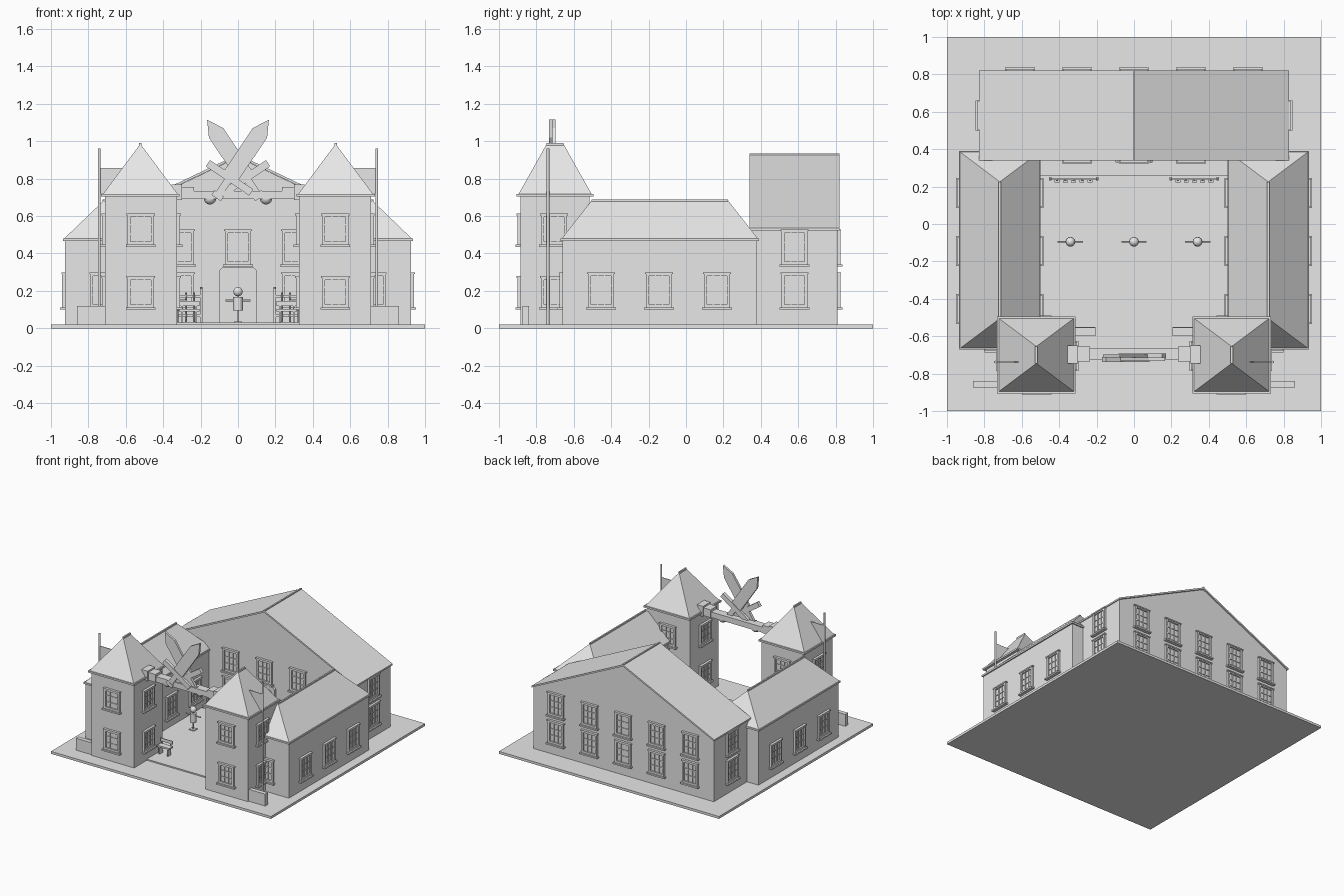
import bpy, bmesh, math
from mathutils import Matrix, Vector

cube = bpy.data.objects.get("Cube")
if cube:
    bpy.data.objects.remove(cube, do_unlink=True)

stone = bpy.data.materials.new("light_grey")
stone.use_nodes = True
GREY = (0.8, 0.8, 0.8, 1)
stone.diffuse_color = GREY
stone.node_tree.nodes["Principled BSDF"].inputs["Base Color"].default_value = GREY


def finish(name, bm, smooth=False):
    bmesh.ops.recalc_face_normals(bm, faces=bm.faces)
    mesh = bpy.data.meshes.new(name)
    bm.to_mesh(mesh)
    bm.free()
    mesh.materials.append(stone)
    for p in mesh.polygons:
        p.use_smooth = smooth
    ob = bpy.data.objects.new(name, mesh)
    bpy.context.collection.objects.link(ob)
    return ob


def add_box(bm, x, y, z, m=Matrix()):
    """Box from three (low, high) ranges."""
    size = Matrix.Diagonal((x[1] - x[0], y[1] - y[0], z[1] - z[0], 1))
    mid = Matrix.Translation((sum(x) / 2, sum(y) / 2, sum(z) / 2))
    bmesh.ops.create_cube(bm, size=1, matrix=m @ mid @ size)


def box(name, x, y, z):
    bm = bmesh.new()
    add_box(bm, x, y, z)
    return finish(name, bm)


def add_prism(bm, points, y0, y1, m=Matrix()):
    """Extrude an x-z outline along y."""
    face = bm.faces.new([bm.verts.new(m @ Vector((x, y0, z))) for x, z in points])
    out = bmesh.ops.extrude_face_region(bm, geom=[face])
    verts = [g for g in out["geom"] if isinstance(g, bmesh.types.BMVert)]
    bmesh.ops.translate(bm, verts=verts, vec=m.to_3x3() @ Vector((0, y1 - y0, 0)))


def add_rod(bm, a, b, r, sides=12):
    a, b = Vector(a), Vector(b)
    turn = (b - a).to_track_quat('Z', 'Y').to_matrix().to_4x4()
    bmesh.ops.create_cone(bm, cap_ends=True, segments=sides, radius1=r, radius2=r,
                          depth=(b - a).length, matrix=Matrix.Translation((a + b) / 2) @ turn)


def ball(name, at, r):
    bm = bmesh.new()
    bmesh.ops.create_uvsphere(bm, u_segments=20, v_segments=12, radius=r,
                              matrix=Matrix.Translation(at))
    finish(name, bm, True)


def hip_roof(name, x, y, z, run, lip=0.01):
    """Eave slab, four slopes and a ridge cap; the ridge lies along y."""
    bm = bmesh.new()
    add_box(bm, x, y, (z[0], z[0] + 0.014))
    xm = sum(x) / 2
    base = [bm.verts.new((px, py, z[0] + 0.014)) for px, py in
            ((x[0] + lip, y[0] + lip), (x[1] - lip, y[0] + lip),
             (x[1] - lip, y[1] - lip), (x[0] + lip, y[1] - lip))]
    r0 = bm.verts.new((xm, y[0] + run, z[1]))
    r1 = bm.verts.new((xm, y[1] - run, z[1]))
    a, b, c, d = base
    for f in ((a, b, r0), (b, c, r1, r0), (c, d, r1), (d, a, r0, r1), (d, c, b, a)):
        bm.faces.new(f)
    add_box(bm, (xm - 0.006, xm + 0.006), (y[0] + run, y[1] - run), (z[1] - 0.01, z[1] + 0.006))
    return finish(name, bm)


def windows(name, places):
    """Framed windows with panes; each place is (x, y, sill z, height, outward angle)."""
    bm = bmesh.new()
    for x, y, z, h, angle in places:
        m = Matrix.Translation((x, y, z)) @ Matrix.Rotation(math.radians(angle), 4, 'Z')
        w, t = 0.07, 0.016
        add_box(bm, (-w, w), (-0.004, 0.01), (0.01, h), m)
        for s in (-1, 1):
            edge = sorted((s * w, s * (w - t)))
            add_box(bm, edge, (-0.016, 0.01), (0.012, h), m)
        add_box(bm, (-w, w), (-0.015, 0.01), (h - t, h), m)
        add_box(bm, (-w, w), (-0.015, 0.01), (0.01, 0.012 + t), m)
        add_box(bm, (-w - 0.01, w + 0.01), (-0.027, 0.01), (0, 0.012), m)
        add_box(bm, (-w - 0.005, w + 0.005), (-0.02, 0.01), (h - 0.006, h + 0.004), m)
        for s in (-1, 1):
            add_box(bm, (s * 0.019 - 0.003, s * 0.019 + 0.003), (-0.01, 0), (0.02, h - 0.01), m)
            zc = (h + 0.012) / 2 + s * 0.026
            add_box(bm, (-w, w), (-0.01, 0), (zc - 0.003, zc + 0.003), m)
    return finish(name, bm)


# Ground and courtyard
box("ground_slab", (-1, 1), (-1, 1), (0, 0.02))
box("courtyard_paving", (-0.515, 0.515), (-0.72, 0.26), (0.015, 0.03))

# Rear hall with a wide gable
bm = bmesh.new()
add_prism(bm, [(-0.82, 0.02), (0.82, 0.02), (0.82, 0.525), (0, 0.915), (-0.82, 0.525)], 0.35, 0.81)
finish("hall_walls", bm)
bm = bmesh.new()
add_prism(bm, [(-0.83, 0.522), (0, 0.916), (0.83, 0.522), (0.83, 0.535), (0, 0.93), (-0.83, 0.535)],
          0.34, 0.82)
add_box(bm, (-0.006, 0.006), (0.34, 0.82), (0.92, 0.935))
finish("hall_roof", bm)
spots = []
for z in (0.1, 0.33):
    spots += [(i * 0.305, 0.81, z, 0.195, 180) for i in range(-2, 3)]
    spots += [(i * 0.305, 0.35, z, 0.195, 0) for i in (-1, 0, 1) if i or z > 0.2]
    spots += [(s * 0.82, 0.58, z, 0.195, s * 90) for s in (-1, 1)]
windows("hall_windows", spots)

# Hall door with clipped upper corners
bm = bmesh.new()
for w, h, front in ((0.1, 0.325, 0.33), (0.072, 0.3, 0.323)):
    add_prism(bm, [(-w, 0.02), (w, 0.02), (w, h - 0.015), (w - 0.015, h),
                   (0.015 - w, h), (-w, h - 0.015)], front, 0.36)
finish("hall_door", bm)

for s, side in ((-1, "right"), (1, "left")):
    def sx(a, b):
        return tuple(sorted((s * a, s * b)))

    # Side wing
    box(side + "_wing_walls", sx(0.51, 0.925), (-0.66, 0.38), (0.02, 0.47))
    hip_roof(side + "_wing_roof", sx(0.5, 0.935), (-0.67, 0.39), (0.466, 0.683), 0.165, 0.006)
    spots = [(s * 0.72, -0.66, 0.1, 0.195, 0)]
    for y in (-0.455, -0.145, 0.165):
        spots += [(s * 0.925, y, 0.1, 0.195, s * 90), (s * 0.51, y, 0.1, 0.195, -s * 90)]
    windows(side + "_wing_windows", spots)

    # Gate tower
    box(side + "_tower_walls", sx(0.325, 0.71), (-0.885, -0.515), (0.02, 0.71))
    hip_roof(side + "_tower_roof", sx(0.312, 0.732), (-0.905, -0.495), (0.704, 0.985), 0.16)
    spots = [(s * 0.52, -0.515, 0.435, 0.175, 180)]
    for z in (0.1, 0.435):
        spots += [(s * 0.52, -0.885, z, 0.175, 0), (s * 0.71, -0.705, z, 0.175, s * 90),
                  (s * 0.325, -0.705, z, 0.175, -s * 90)]
    windows(side + "_tower_windows", spots)
    box(side + "_low_wall", sx(0.7, 0.86), (-0.875, -0.84), (0.02, 0.118))

    # Flagpole and flag
    bm = bmesh.new()
    add_rod(bm, (s * 0.742, -0.738, 0.02), (s * 0.742, -0.738, 0.96), 0.007)
    finish(side + "_flagpole", bm)
    box(side + "_flag", sx(0.615, 0.742), (-0.74, -0.735), (0.72, 0.857))

    # Beam ends and hanging lamp
    box(side + "_beam_bracket", sx(0.235, 0.36), (-0.735, -0.655), (0.69, 0.755))
    box(side + "_beam_cap", sx(0.3, 0.355), (-0.745, -0.65), (0.685, 0.768))
    ball(side + "_lamp", (s * 0.15, -0.695, 0.695), 0.033)

    # Bench beside the tower
    bm = bmesh.new()
    add_box(bm, sx(0.205, 0.315), (-0.6, -0.55), (0.09, 0.102))
    add_box(bm, sx(0.205, 0.315), (-0.557, -0.55), (0.12, 0.145))
    for x in (0.22, 0.295):
        add_box(bm, sx(x, x + 0.01), (-0.595, -0.555), (0.02, 0.09))
        add_box(bm, sx(x, x + 0.01), (-0.557, -0.55), (0.09, 0.135))
    finish(side + "_bench", bm)

    # Weapon rack against the hall
    bm = bmesh.new()
    for x in (0.19, 0.442):
        add_box(bm, sx(x, x + 0.013), (0.232, 0.25), (0.03, 0.21))
        add_rod(bm, (s * (x + 0.0065), 0.241, 0.21), (s * (x + 0.0065), 0.241, 0.222), 0.006, 8)
    for z in (0.06, 0.165):
        add_box(bm, sx(0.19, 0.455), (0.235, 0.247), (z, z + 0.014))
    for i in range(5):
        x = s * (0.235 + i * 0.044)
        add_rod(bm, (x, 0.228, 0.035), (x, 0.236, 0.19), 0.005, 8)
        add_box(bm, (x - 0.013, x + 0.013), (0.222, 0.235), (0.135, 0.143))
    finish(side + "_weapon_rack", bm)

    # One of the crossed swords above the gate
    bm = bmesh.new()
    tilt = Matrix.Translation((s * 0.165, -0.715 - s * 0.009, 1.115)) @ \
        Matrix.Rotation(s * math.atan2(0.56, 0.83), 4, 'Y')
    add_prism(bm, [(0, 0), (0.046, -0.085), (0.046, -0.37), (-0.046, -0.37), (-0.046, -0.085)],
              -0.009, 0.009, tilt)
    add_box(bm, (-0.14, 0.14), (-0.014, 0.014), (-0.395, -0.355), tilt)
    add_box(bm, (-0.02, 0.02), (-0.011, 0.011), (-0.48, -0.39), tilt)
    add_box(bm, (-0.03, 0.03), (-0.014, 0.014), (-0.505, -0.475), tilt)
    finish(side + "_crossed_sword", bm)

# Gate beam
box("gate_beam", (-0.3, 0.3), (-0.728, -0.662), (0.69, 0.735))

# Training dummies in the courtyard
for i in (-1, 0, 1):
    x, y = i * 0.34, -0.095
    bm = bmesh.new()
    add_box(bm, (x - 0.022, x + 0.022), (y - 0.022, y + 0.022), (0.025, 0.037))
    add_rod(bm, (x, y, 0.03), (x, y, 0.18), 0.006)
    add_rod(bm, (x, y, 0.095), (x, y, 0.168), 0.026, 16)
    add_rod(bm, (x - 0.068, y, 0.148), (x + 0.068, y, 0.148), 0.005)
    finish("training_dummy", bm)
    ball("training_dummy_head", (x, y, 0.196), 0.025)
